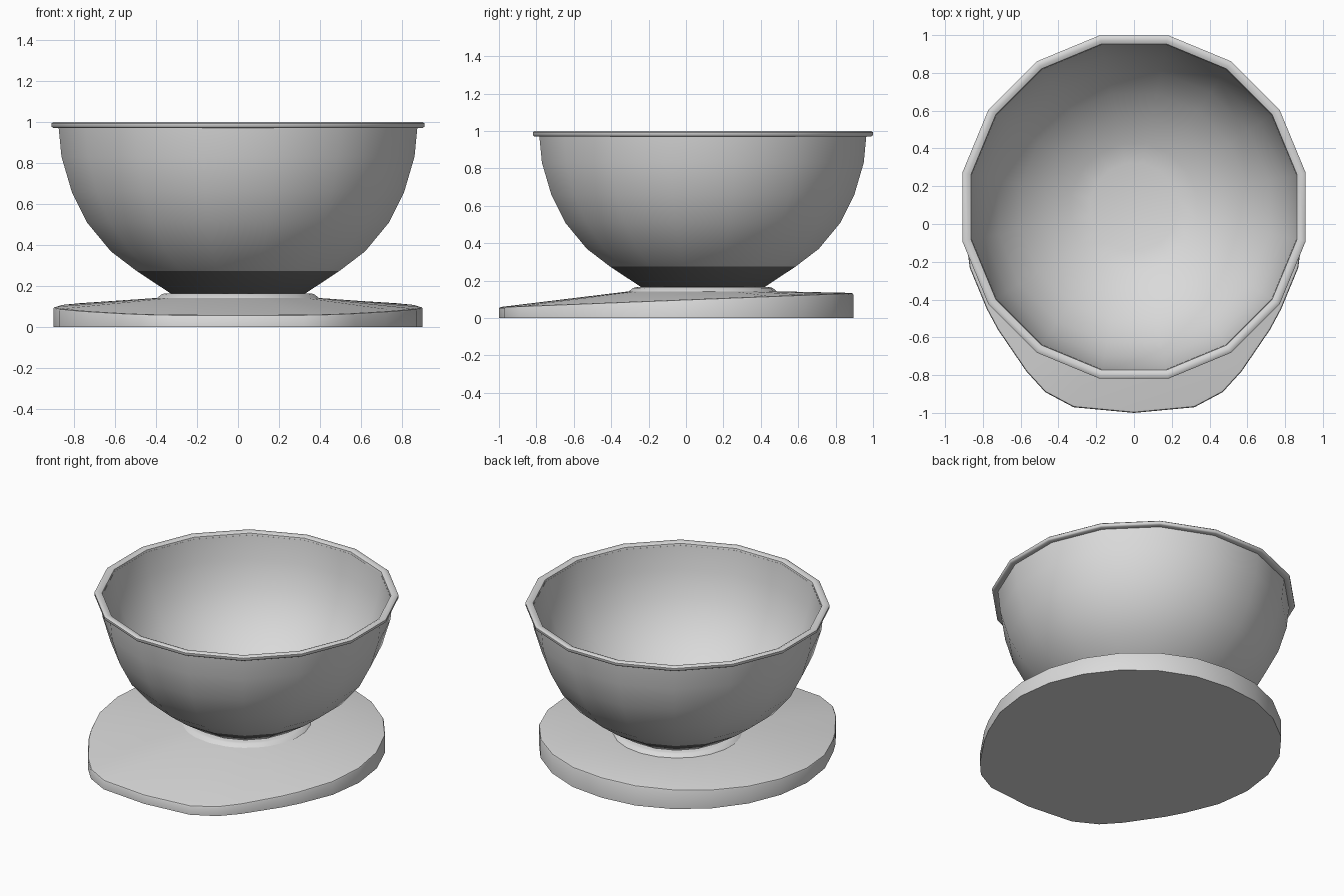
import bpy, bmesh, math

if "Cube" in bpy.data.objects:
    bpy.data.objects.remove(bpy.data.objects["Cube"])

CY = 0.09  # bowl centre in y


def material(name, v):
    m = bpy.data.materials.new(name)
    m.diffuse_color = (v, v, v, 1)
    m.use_nodes = True
    m.node_tree.nodes["Principled BSDF"].inputs["Base Color"].default_value = m.diffuse_color
    return m


grey = material("light grey", 0.7)
dark = material("dark rubber", 0.16)


def loft(name, rings, mats, closed=False, angle=30):
    """Skin a list of equal-length point rings, capped or closed into a loop."""
    bm = bmesh.new()
    vs = [[bm.verts.new(p) for p in r] for r in rings]
    n = len(vs[0])
    pairs = list(zip(vs, vs[1:]))
    if closed:
        pairs.append((vs[-1], vs[0]))
    for a, b in pairs:
        for i in range(n):
            j = (i + 1) % n
            bm.faces.new((a[i], a[j], b[j], b[i]))
    if not closed:
        bm.faces.new(vs[0][::-1])
        bm.faces.new(vs[-1])
    bmesh.ops.recalc_face_normals(bm, faces=bm.faces)
    me = bpy.data.meshes.new(name)
    bm.to_mesh(me)
    bm.free()
    ob = bpy.data.objects.new(name, me)
    bpy.context.collection.objects.link(ob)
    for m in mats:
        me.materials.append(m)
    bpy.ops.object.select_all(action='DESELECT')
    ob.select_set(True)
    bpy.context.view_layer.objects.active = ob
    bpy.ops.object.shade_smooth_by_angle(angle=math.radians(angle))
    return ob


def circle(r, z, n=16):
    return [(r * math.cos((i + .5) * math.tau / n),
             CY + r * math.sin((i + .5) * math.tau / n), z) for i in range(n)]


# Bowl: outer wall going up, inner wall going down
outer = [(.32, .155), (.505, .275), (.632, .37), (.75, .51), (.826, .66), (.877, .83), (.892, .98)]
inner = [(.877, .98), (.858, .83), (.807, .665), (.73, .52), (.61, .385), (.48, .29), (.34, .215), (.235, .185)]
bowl = loft("bowl", [circle(r, z) for r, z in outer + inner], [grey, dark], angle=40)
# Dark band around the outside of the foot
for f in bowl.data.polygons:
    if f.center.z < .28 and f.normal.z < 0:
        f.material_index = 1

# Rolled rim
rim = [(.892, .972), (.920, .972), (.927, .978), (.927, .993), (.918, 1.0),
       (.897, 1.0), (.880, .992), (.877, .975)]
loft("rim", [circle(r, z) for r, z in rim], [grey], closed=True, angle=50)

# Base: round at the back, squared-off lip at the front
half = [(.32, -.97), (.47, -.89), (.57, -.78), (.72, -.56)]
half += [(.9 * math.cos(math.radians(a)), .9 * math.sin(math.radians(a))) for a in range(-30, 90, 15)]
outline = [(0, -1)] + half + [(0, .895)] + [(-x, y) for x, y in reversed(half)]


def slope(y):
    return .06 + .075 * (y + 1) / 1.9


def plate(scale, dz, flat=False):
    return [(x * scale, y * scale, dz if flat else slope(y) + dz) for x, y in outline]


def collar(r, z):
    pts = []
    for x, y in outline:
        a = math.atan2(y - CY, x)
        pts.append((r * math.cos(a), CY + r * math.sin(a), z))
    return pts


loft("base", [plate(1, 0, True), plate(1, -.01), plate(.996, -.003), plate(.985, 0),
              collar(.395, .143), collar(.375, .16), collar(.36, .165)], [grey])
